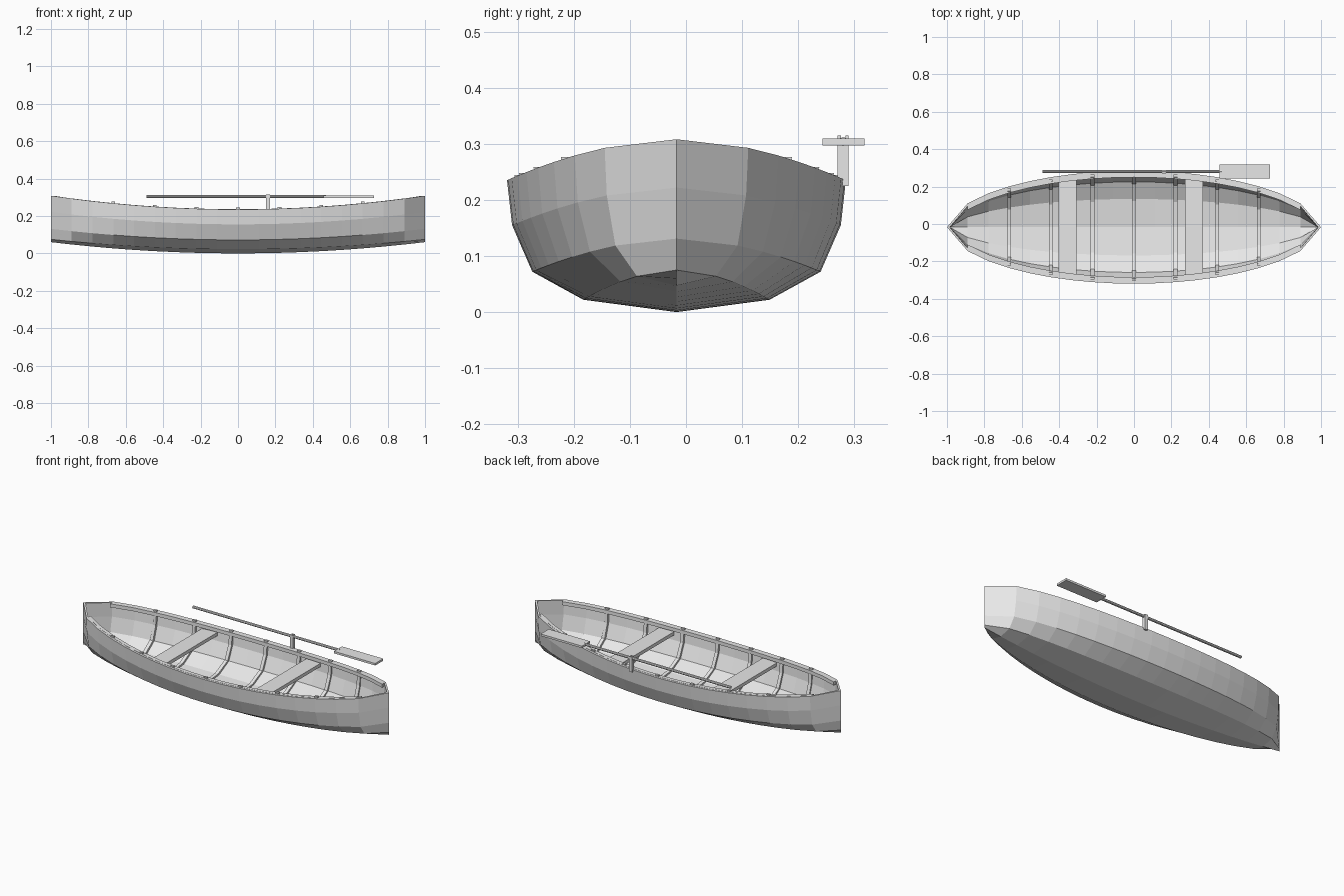
import bpy, bmesh
from math import pi
from mathutils import Matrix, Vector

if "Cube" in bpy.data.objects:
    bpy.data.objects.remove(bpy.data.objects["Cube"])

grey = bpy.data.materials.new("plain_grey")
grey.use_nodes = True
grey.diffuse_color = (0.8, 0.8, 0.8, 1)
grey.node_tree.nodes["Principled BSDF"].inputs["Base Color"].default_value = (0.8, 0.8, 0.8, 1)

CENTRE_Y = -0.017
# chine lines from keel to sheer: half width amidships, height amidships, height at the ends
CHINES = [(0, 0, 0.06), (0.166, 0.022, 0.075), (0.257, 0.072, 0.131),
          (0.293, 0.155, 0.222), (0.302, 0.235, 0.308)]


def finish(name, bm):
    bmesh.ops.remove_doubles(bm, verts=bm.verts, dist=0.0002)
    bmesh.ops.recalc_face_normals(bm, faces=bm.faces)
    mesh = bpy.data.meshes.new(name)
    bm.to_mesh(mesh)
    bm.free()
    mesh.materials.append(grey)
    obj = bpy.data.objects.new(name, mesh)
    bpy.context.collection.objects.link(obj)
    return obj


def loft(name, rings, caps=True):
    bm = bmesh.new()
    rows = [[bm.verts.new(p) for p in ring] for ring in rings]
    n = len(rows[0])
    for a, b in zip(rows, rows[1:]):
        for i in range(n):
            j = (i + 1) % n
            bm.faces.new((a[i], a[j], b[j], b[i]))
    if caps:
        bm.faces.new(rows[0])
        bm.faces.new(rows[-1])
    return finish(name, bm)


def box(name, lo, hi):
    bm = bmesh.new()
    lo, hi = Vector(lo), Vector(hi)
    size = hi - lo
    bmesh.ops.create_cube(bm, size=1, matrix=Matrix.Translation((lo + hi) / 2) @ Matrix.Diagonal((*size, 1)))
    return finish(name, bm)


def taper(x):
    return max(0, 1 - x * x) ** 0.55


def section(x, inset=0, top=0, x_draw=None):
    """Points from the right sheer down round the keel to the left sheer."""
    half = []
    for k, (w, z_mid, z_end) in enumerate(CHINES):
        width = max(0, w * taper(x) - inset) if k else 0
        lift = top if k == len(CHINES) - 1 else inset * (1 - k / 4)
        half.append((width, z_mid + (z_end - z_mid) * x * x + lift))
    xd = x if x_draw is None else x_draw
    right = [(xd, CENTRE_Y - w, z) for w, z in reversed(half)]
    left = [(xd, CENTRE_Y + w, z) for w, z in half[1:]]
    return right + left


# hull shell with its inner skin
stations = [i / 9 for i in range(-9, 10)]
loft("hull", [section(x) + section(x, 0.015, 0, max(-0.985, min(0.985, x)))[::-1]
              for x in stations], caps=False)

# rails inside the sheer
for side, label in ((1, "left"), (-1, "right")):
    rings = []
    for x in stations[1:-1]:
        w = 0.302 * taper(x)
        z = 0.235 + 0.073 * x * x
        rings.append([(x, CENTRE_Y + side * (w - d), z + h) for d, h in
                      ((0.013, 0.001), (0.035, 0.001), (0.035, -0.02), (0.013, -0.02))])
    loft(label + "_rail", rings)

# ribs, standing a little above the rails
for i in range(-3, 4):
    x = i * 2 / 9
    loft(f"rib_{i + 4}", [section(x, 0.013, 0.009, xd) + section(x, 0.026, 0.009, xd)[::-1]
                          for xd in (x - 0.01, x + 0.01)])

# seats
for label, x in (("rear", -0.355), ("front", 0.322)):
    box(label + "_seat", (x - 0.048, CENTRE_Y - 0.264, 0.195), (x + 0.048, CENTRE_Y + 0.264, 0.215))

# oarlock: post and two prongs
box("oarlock_post", (0.15, 0.27, 0.225), (0.17, 0.29, 0.297))
for label, y in (("inner", 0.27), ("outer", 0.284)):
    box(label + "_oarlock_prong", (0.15, y, 0.297), (0.17, y + 0.006, 0.315))

# oar shaft and blade
bm = bmesh.new()
bmesh.ops.create_cone(bm, cap_ends=True, segments=8, radius1=0.008, radius2=0.008, depth=0.96,
                      matrix=Matrix.Translation((-0.01, 0.28, 0.304)) @ Matrix.Rotation(pi / 2, 4, "Y"))
finish("oar_shaft", bm)
box("oar_blade", (0.457, 0.243, 0.297), (0.727, 0.318, 0.309))
